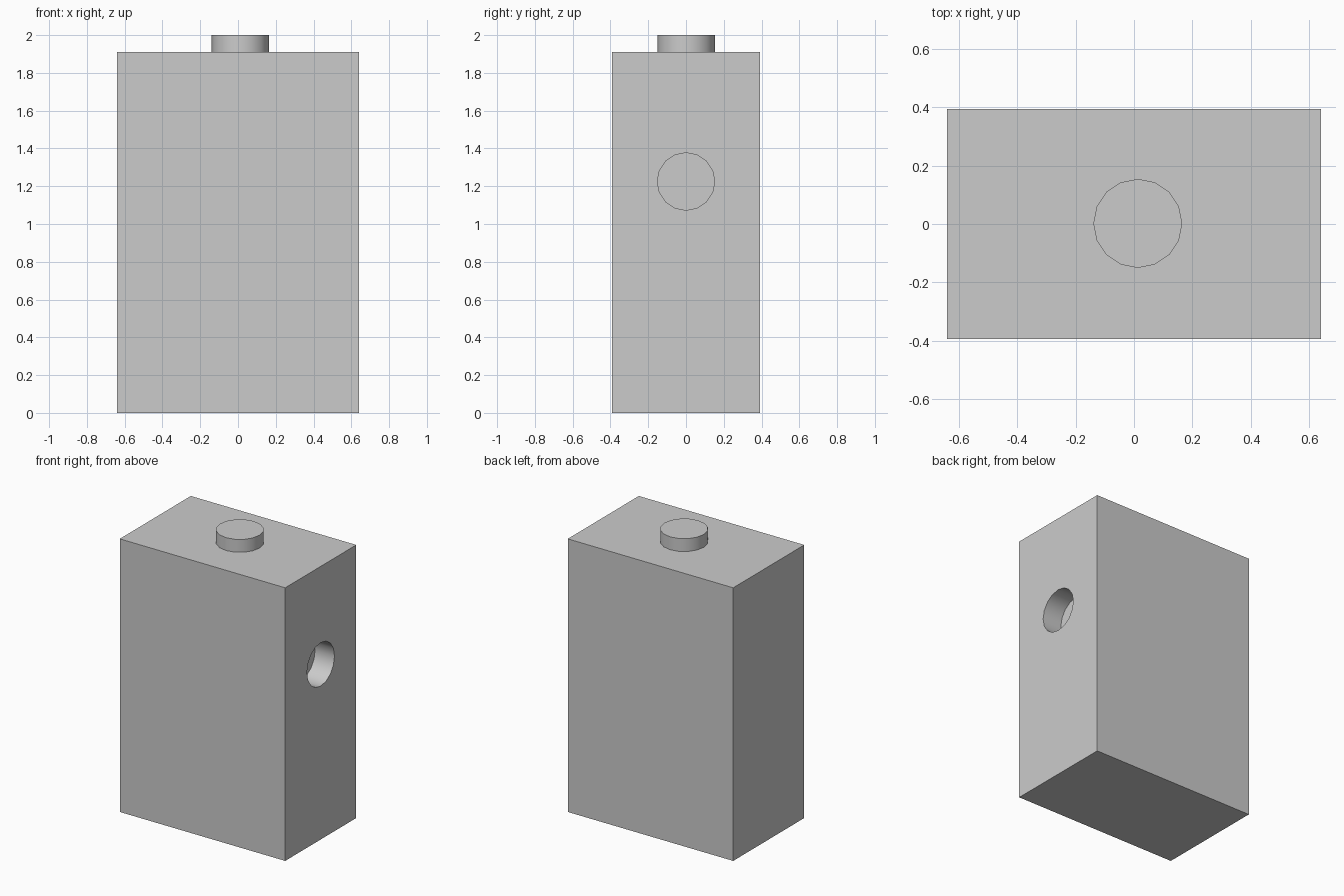
import bpy
import math
from mathutils import Matrix, Vector

default_cube = bpy.data.objects.get("Cube")
if default_cube:
    bpy.data.objects.remove(default_cube, do_unlink=True)

WIDTH, DEPTH, HEIGHT = 1.28, 0.785, 1.91
RADIUS, SIDES = 0.152, 16
HOLE_DEPTH = 0.15

grey = bpy.data.materials.new("plain_grey")
grey.use_nodes = True
colour = (0.6, 0.6, 0.6, 1)
grey.diffuse_color = colour
grey.node_tree.nodes["Principled BSDF"].inputs["Base Color"].default_value = colour


def cylinder(name, length, centre, rotation=(0, 0, 0)):
    bpy.ops.mesh.primitive_cylinder_add(vertices=SIDES, radius=RADIUS, depth=length,
                                        location=centre, rotation=rotation)
    obj = bpy.context.object
    obj.name = name
    obj.data.materials.append(grey)
    return obj


def smooth(obj):
    bpy.ops.object.select_all(action="DESELECT")
    obj.select_set(True)
    bpy.context.view_layer.objects.active = obj
    bpy.ops.object.shade_smooth_by_angle(angle=math.radians(40))


# Block body
bpy.ops.mesh.primitive_cube_add(size=1, location=(0, 0, HEIGHT / 2))
body = bpy.context.object
body.name = "body"
body.data.transform(Matrix.Diagonal(Vector((WIDTH, DEPTH, HEIGHT, 1))))
body.data.materials.append(grey)

# Blind round socket in the left side
cutter = cylinder("socket_cutter", HOLE_DEPTH * 2, (WIDTH / 2, 0, 1.225), (0, math.pi / 2, 0))
cutter.hide_render = True
cut = body.modifiers.new("socket", "BOOLEAN")
cut.operation = "DIFFERENCE"
cut.solver = "EXACT"
cut.object = cutter
bpy.context.view_layer.objects.active = body
bpy.ops.object.modifier_apply(modifier=cut.name)
bpy.data.objects.remove(cutter, do_unlink=True)
smooth(body)

# Round peg on top
peg = cylinder("top_peg", 2 - HEIGHT, (0.013, 0.002, (2 + HEIGHT) / 2))
smooth(peg)
